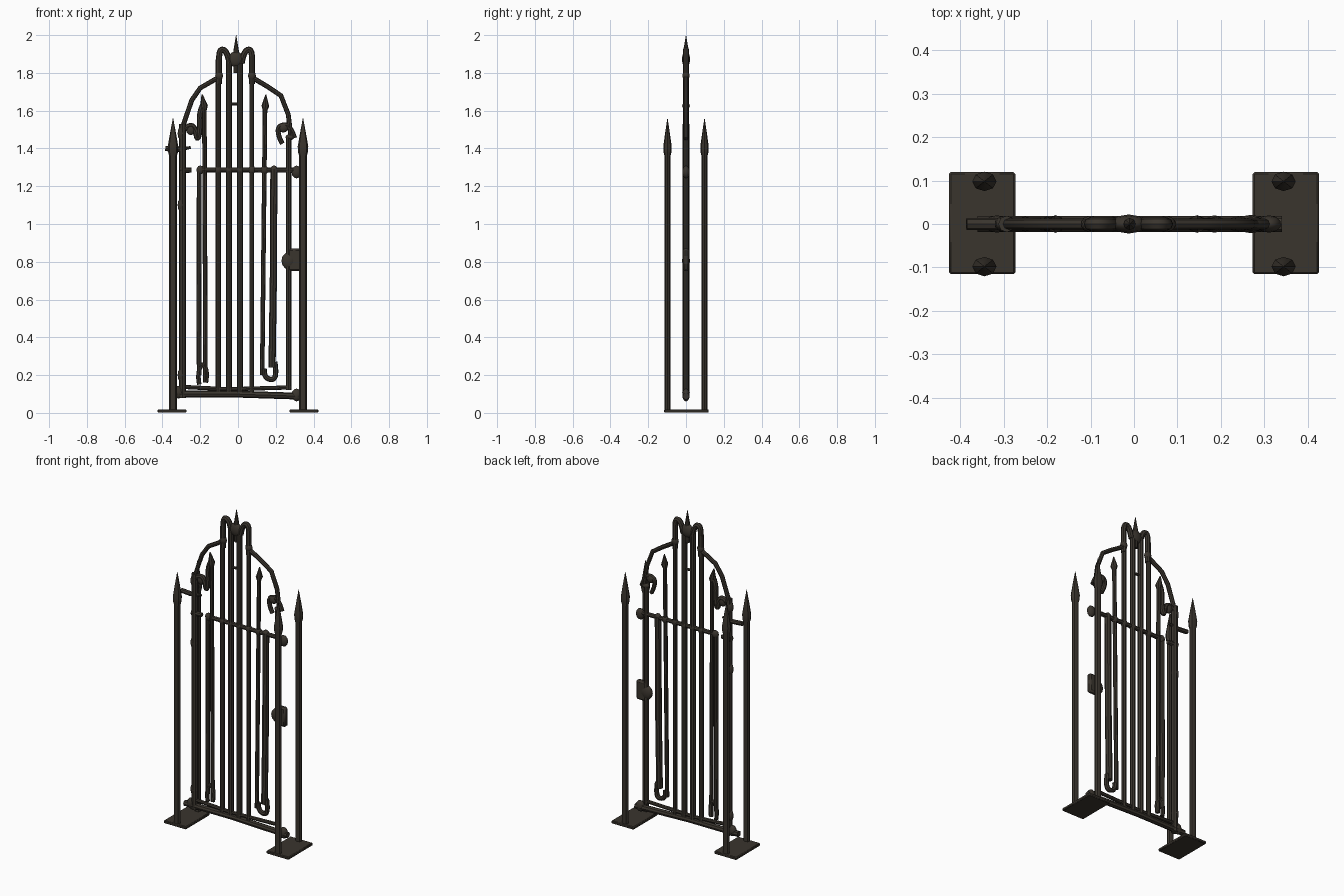
import bpy

cube = bpy.data.objects.get("Cube")
if cube:
    bpy.data.objects.remove(cube, do_unlink=True)

# Single dark iron colour
iron = bpy.data.materials.new("dark iron")
iron.use_nodes = True
iron.diffuse_color = (0.042, 0.035, 0.027, 1)
iron.node_tree.nodes["Principled BSDF"].inputs["Base Color"].default_value = iron.diffuse_color


def finish(obj, name):
    obj.name = name
    obj.data.materials.clear()
    obj.data.materials.append(iron)
    bpy.ops.object.shade_smooth_by_angle(angle=0.7)
    return obj


def rod(name, points, radius=0.014, y=0.0, widen=1.0, smooth=False):
    """Round rod through (x, z) or (x, z, thickness factor) points."""
    curve = bpy.data.curves.new(name, "CURVE")
    curve.dimensions = "3D"
    curve.bevel_depth = radius
    curve.bevel_resolution = 2
    curve.use_fill_caps = True
    spline = curve.splines.new("NURBS" if smooth else "POLY")
    spline.points.add(len(points) - 1)
    if smooth:
        spline.use_endpoint_u = True
        spline.order_u = 3
        spline.resolution_u = 5
    for p, q in zip(spline.points, points):
        p.co = (q[0], 0, q[1], 1)
        p.radius = q[2] if len(q) > 2 else 1
    obj = bpy.data.objects.new(name, curve)
    bpy.context.collection.objects.link(obj)
    bpy.ops.object.select_all(action="DESELECT")
    obj.select_set(True)
    bpy.context.view_layer.objects.active = obj
    bpy.ops.object.convert(target="MESH")
    obj = bpy.context.object
    middle = points[0][0]
    for v in obj.data.vertices:
        v.co.x = middle + (v.co.x - middle) * widen
        v.co.y += y
    return finish(obj, name)


def bead(name, x, z, sx, sz, sy=0.017):
    bpy.ops.mesh.primitive_uv_sphere_add(segments=10, ring_count=6, location=(x, 0, z))
    obj = bpy.context.object
    obj.scale = (sx, sy, sz)
    return finish(obj, name)


def block(name, x, z, size, y=0.0, bevel=0.004):
    bpy.ops.mesh.primitive_cube_add(size=1, location=(x, y, z))
    obj = bpy.context.object
    obj.scale = size
    bpy.ops.object.transform_apply(location=False, rotation=False, scale=True)
    mod = obj.modifiers.new("soft edge", "BEVEL")
    mod.width = bevel
    return finish(obj, name)


# Base plates and the four pointed posts
for side, label in ((-1, "right"), (1, "left")):
    block(f"{label}_base_plate", side * 0.349, 0.01, (0.152, 0.235, 0.018), 0.002)
    for y, end in ((-0.098, "front"), (0.098, "back")):
        x = side * 0.344
        rod(f"{label}_{end}_post",
            [(x, 0.01), (x, 1.36), (x, 1.38, 1.3), (x, 1.41, 1.4),
             (x, 1.48, 0.8), (x, 1.56, 0.05)], 0.016, y, 1.25)

# Stiles
rod("right_stile", [(-0.293, 0.08), (-0.293, 1.53)], 0.019)
rod("left_stile", [(0.268, 0.12), (0.268, 1.46)], 0.015)
for z in (0.2, 1.1, 1.48):
    bead("right_stile_collar", -0.297, z, 0.024, 0.04, 0.019)
bead("left_stile_cap", 0.275, 1.46, 0.025, 0.016)

# Rails
rod("bottom_rail", [(-0.36, 0.1), (-0.03, 0.1), (0.34, 0.088)], 0.018)
rod("lower_rail", [(-0.28, 0.137), (-0.05, 0.125), (0.28, 0.135)], 0.011)
rod("middle_rail", [(-0.21, 1.287), (0.32, 1.285)], 0.013)
rod("upper_hinge_pin", [(-0.385, 1.4), (-0.32, 1.395), (-0.25, 1.405, 0.5)], 0.014)
rod("lower_hinge_pin", [(-0.31, 1.285), (-0.245, 1.285, 0.7)], 0.018)
for x, z in ((-0.315, 0.11), (0.31, 0.095), (0.31, 1.275)):
    bead("rail_end_knob", x, z, 0.028, 0.034, 0.02)
for x in (-0.2, -0.105, -0.048, 0.01, 0.073, 0.14, 0.19):
    bead("rail_bead", x, 1.286, 0.021, 0.024)

# Tall central bars
for x, top, r in ((-0.105, 1.87, 0.014), (-0.048, 1.88, 0.016),
                  (0.01, 1.88, 0.016), (0.073, 1.87, 0.013)):
    rod("central_bar", [(x, 0.11), (x, top)], r)
rod("small_cross_bar", [(-0.06, 1.635), (0.02, 1.635)], 0.008)

# Inner spear bars with hooked feet
rod("right_spear_bar", [(-0.172, 0.16), (-0.178, 1.6), (-0.18, 1.625, 1.7),
                        (-0.19, 1.685, 0.3)], 0.012)
rod("left_spear_bar", [(0.128, 0.2), (0.143, 1.6), (0.145, 1.625, 1.7),
                       (0.147, 1.685, 0.2)], 0.012)
rod("right_short_bar", [(-0.205, 0.2), (-0.207, 0.5), (-0.205, 1.29)], 0.013)
rod("left_short_bar", [(0.18, 0.24), (0.187, 0.7), (0.19, 1.29)], 0.019)
rod("right_foot_hook", [(-0.205, 0.15), (-0.215, 0.2), (-0.19, 0.27),
                        (-0.16, 0.22), (-0.17, 0.16)], 0.012, smooth=True)
rod("left_foot_hook", [(0.14, 0.235), (0.135, 0.195), (0.18, 0.17),
                       (0.205, 0.2), (0.195, 0.27)], 0.014, smooth=True)

# Arch
rod("right_arch", [(-0.293, 1.42), (-0.291, 1.52), (-0.245, 1.655), (-0.2, 1.72),
                   (-0.105, 1.775)], 0.013)
rod("left_arch", [(0.282, 1.45), (0.266, 1.58), (0.227, 1.68), (0.16, 1.725),
                  (0.073, 1.777)], 0.013)

# Crown curls, hub and finial
for side, label in ((-1, "right"), (1, "left")):
    path = [(0.087, 1.74), (0.087, 1.82), (0.087, 1.93), (0.043, 1.915), (0.032, 1.85)]
    rod(f"{label}_crown_curl", [(-0.013 + side * x, z) for x, z in path], 0.016, smooth=True)
    bead(f"{label}_crown_collar", -0.013 + side * 0.087, 1.785, 0.022, 0.026, 0.019)
bead("crown_hub", -0.012, 1.872, 0.042, 0.042, 0.022)
rod("crown_finial", [(-0.01, 1.8), (-0.01, 1.92), (-0.01, 2.0, 0.05)], 0.014)

# Side scrolls below the arch
rod("right_scroll", [(-0.18, 1.64), (-0.205, 1.6), (-0.2, 1.5), (-0.215, 1.44),
                     (-0.225, 1.5), (-0.25, 1.53), (-0.29, 1.5)], 0.015, smooth=True)
rod("left_scroll", [(0.3, 1.455), (0.275, 1.53), (0.21, 1.52), (0.215, 1.46),
                    (0.235, 1.425)], 0.013, smooth=True)
bead("right_scroll_knob", -0.25, 1.5, 0.026, 0.03)
bead("left_scroll_knob", 0.24, 1.51, 0.028, 0.026)

# Lock
block("lock_plate", 0.297, 0.81, (0.07, 0.032, 0.12), bevel=0.01)
bead("lock_knob", 0.268, 0.805, 0.04, 0.045, 0.021)
